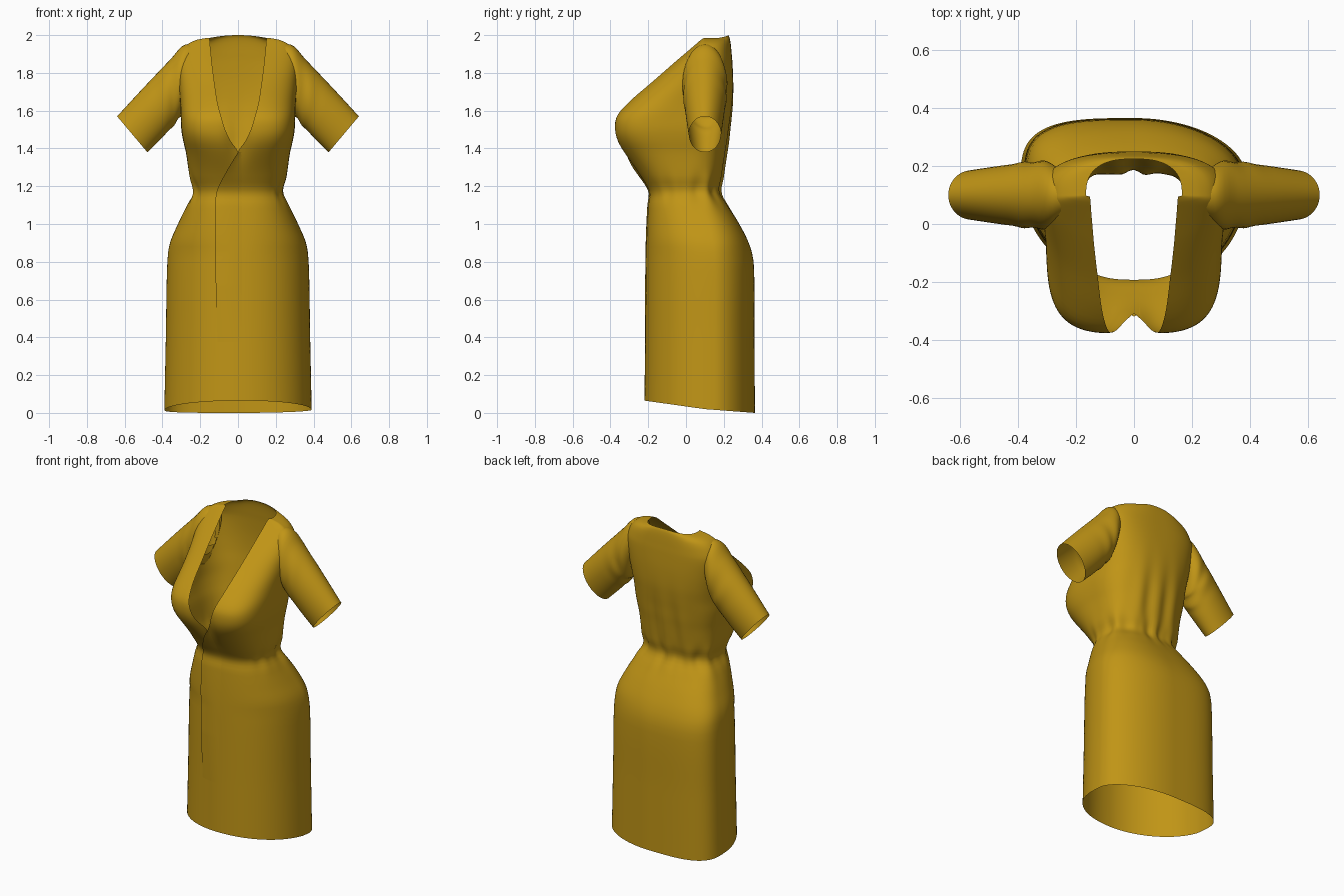
import bpy, bmesh, math
from math import sin, cos, pi, exp

if "Cube" in bpy.data.objects:
    bpy.data.objects.remove(bpy.data.objects["Cube"])

# Body profile: z, half width, front y, back y, side y, neckline half gap
PROFILE = [
    (0.00, .390, -.220, .365, .15, 0), (0.40, .382, -.216, .362, .15, 0),
    (0.80, .374, -.212, .358, .15, 0), (0.90, .360, -.210, .332, .14, 0),
    (1.00, .318, -.206, .282, .11, 0), (1.10, .270, -.200, .220, .06, 0),
    (1.17, .236, -.194, .178, .02, 0), (1.25, .256, -.240, .192, .01, 0),
    (1.38, .276, -.332, .212, -.01, 0), (1.44, .290, -.365, .222, -.02, .040),
    (1.50, .300, -.378, .230, -.02, .068), (1.57, .303, -.368, .240, -.01, .090),
    (1.65, .306, -.302, .248, .03, .110), (1.75, .314, -.190, .250, .07, .125),
    (1.85, .318, -.075, .246, .10, .138), (1.90, .304, -.015, .242, .10, .143),
    (1.95, .268, .045, .236, .10, .148), (1.975, .218, .075, .230, .10, .150),
    (1.985, .165, .090, .224, .10, .152)]
V_POINT = 1.38


def smooth_table(table, z):
    """Smooth interpolation of every column at height z."""
    i = 0
    while i < len(table) - 2 and z > table[i + 1][0]:
        i += 1
    a, b = table[i], table[i + 1]
    p, q = table[max(i - 1, 0)], table[min(i + 2, len(table) - 1)]
    h = b[0] - a[0]
    t = min(1, max(0, (z - a[0]) / h))
    out = []
    for c in range(1, len(a)):
        m0 = (b[c] - p[c]) / (b[0] - p[0]) * h
        m1 = (q[c] - a[c]) / (q[0] - a[0]) * h
        out.append(a[c] * (2*t**3 - 3*t*t + 1) + m0 * (t**3 - 2*t*t + t)
                   + b[c] * (3*t*t - 2*t**3) + m1 * (t**3 - t*t))
    return out


def boxiness(z, front, side):
    """Roundness of the cross-section: slightly twisted skirt, boxy bust."""
    upper = 2.6 + (1.1 * exp(-((z - 1.52) / .14)**2) if front else 0)
    skirt = (2.2 if side > 0 else 1.95) if front else (2.0 if side > 0 else 3.3)
    w = min(1, max(0, (1.15 - z) / .3))
    return upper + (skirt - upper) * w


def detail(x, y, z):
    """Bust valley, waist gathers, back folds and the wavy hem."""
    if y < 0:
        y += .035 * exp(-(x / .055)**2 - ((z - 1.45) / .12)**2)
    free = min(1, max(0, (y + .15) / .1))
    a = math.atan2(x, y)
    wave = .6 * cos(11 * a + .5) + .4 * cos(17 * a)
    k = 1 + .04 * free * exp(-((z - 1.18) / .07)**2) * wave
    x, y = x * k, y * k
    if y > .1 and z > 1.15:
        y += .008 * cos(48 * x) * exp(-(x / .17)**2 - ((z - 1.36) / .2)**2)
    if z > 1.9 and y > .1:
        z += .015 * max(0, 1 - (x / .15)**2) * (z - 1.9) / .085
    if z < .4:
        hem = .02 + .045 * max(0, (.1 - y) / .32) - .02 * max(0, (y - .1) / .265)
        z += hem * (1 - z / .4)
    return x, y, z


def body_point(t, z, side):
    """t runs 0..1 from the front edge round the side to the centre back."""
    hw, yf, yb, ys, gap = smooth_table(PROFILE, z)
    gap = 0 if z <= V_POINT else max(gap, 0)
    p = boxiness(z, t <= .5, side)
    if t <= .5:
        a0 = math.asin(min(1, (gap / hw)**(p / 2)))
        a, depth = a0 + (pi / 2 - a0) * t * 2, yf - ys
    else:
        a, depth = pi * (1 - t), yb - ys
    x = hw * max(0, sin(a))**(2 / p)
    y = ys + depth * max(0, cos(a))**(2 / p)
    return detail(side * x, y, z)


def grid(bm, rows, closed=False):
    vs = [[bm.verts.new(p) for p in r] for r in rows]
    n = len(rows[0])
    for r0, r1 in zip(vs, vs[1:]):
        for j in range(n if closed else n - 1):
            k = (j + 1) % n
            bm.faces.new((r0[j], r0[k], r1[k], r1[j]))


gold = bpy.data.materials.new("gold_cloth")
gold.diffuse_color = (.53, .30, .008, 1)
gold.use_nodes = True
gold.node_tree.nodes["Principled BSDF"].inputs["Base Color"].default_value = gold.diffuse_color


def finish(bm, name):
    bmesh.ops.remove_doubles(bm, verts=bm.verts, dist=.0002)
    bmesh.ops.recalc_face_normals(bm, faces=bm.faces)
    me = bpy.data.meshes.new(name)
    bm.to_mesh(me)
    bm.free()
    me.materials.append(gold)
    for f in me.polygons:
        f.use_smooth = True
    bpy.context.collection.objects.link(bpy.data.objects.new(name, me))


# Dress body: bodice and skirt in one cloth, open at the neck and hem
levels = [i * .05 for i in range(18)] + [.88 + i * .02 for i in range(50)]
levels += [1.87 + i * .01 for i in range(9)] + [1.957, 1.964, 1.97, 1.975, 1.98, 1.985]
levels = sorted(set(round(z, 3) for z in levels))
bm = bmesh.new()
for side in (1, -1):
    # the two halves meet on a shared centre seam
    rows = [[body_point(j / 88, z, side) for j in range(89)] for z in levels]
    for r in rows:
        for j in (0, -1):
            if abs(r[j][0]) < .003:
                r[j] = (0, r[j][1], r[j][2])
    grid(bm, rows)
# Armholes
holes = []
for f in bm.faces:
    c = f.calc_center_median()
    if abs(c.x) > .25 and 1.67 < c.z < 1.87 and abs(c.y - .1) < .07:
        holes.append(f)
bmesh.ops.delete(bm, geom=holes, context='FACES')
finish(bm, "dress_body")

# Sleeves: position, top x z, bottom x z, half thickness
SLEEVE = [(0, .22, 1.955, .285, 1.64, .085), (.12, .29, 1.945, .285, 1.61, .110),
          (.25, .352, 1.878, .305, 1.565, .117),
          (.6, .50, 1.722, .385, 1.475, .103), (1, .64, 1.570, .480, 1.38, .085)]
for side, name in ((1, "sleeve_right"), (-1, "sleeve_left")):
    rows = []
    for i in range(31):
        u = i / 30
        tx, tz, bx, bz, ry = smooth_table(SLEEVE, u)
        ring = []
        for j in range(40):
            a = 2 * pi * j / 40
            k = .5 + .5 * cos(a)
            # soft underarm creases
            crease = .008 * sin(u * 26 + 2 * a) * exp(-((u - .3) / .18)**2) * (1 - k)
            ring.append((side * (bx + (tx - bx) * k), .10 + (ry + crease) * sin(a),
                         bz + (tz - bz) * k + crease))
        rows.append(ring)
    bm = bmesh.new()
    grid(bm, rows, closed=True)
    finish(bm, name)

# Wrap flap: overlapping front edge running from the V down the skirt
EDGE = [(.37, -.108), (.70, -.118), (1.10, -.12), (1.18, -.11), (1.28, -.06), (1.38, 0)]
rows = []
for i in range(61):
    z = .37 + (V_POINT - .37) * i / 60
    hw, yf, yb, ys, gap = smooth_table(PROFILE, z)
    left = smooth_table(EDGE, z)[0]
    row = []
    for j in range(13):
        s = j / 12
        x = left + (.02 - left) * s
        p = boxiness(z, True, x)
        y = ys + (yf - ys) * (1 - (abs(x) / hw)**p)**(1 / p)
        x, y, h = detail(x, y, z)
        row.append((x, y - .012 * (1 - s) * min(1, i / 20 + .1), h))
    rows.append(row)
bm = bmesh.new()
grid(bm, rows)
finish(bm, "wrap_flap")
